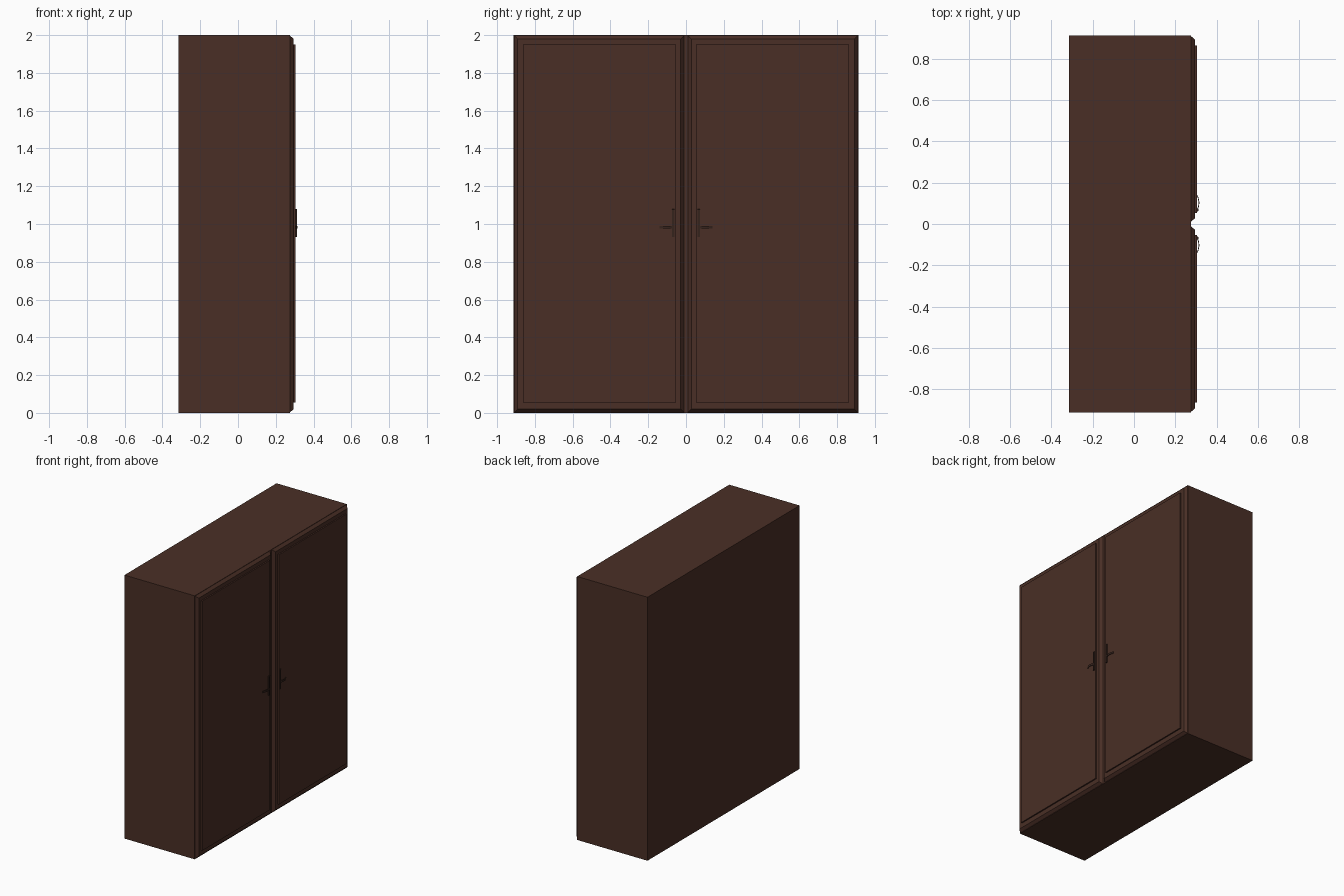
import bpy, bmesh, math

if "Cube" in bpy.data.objects:
    bpy.data.objects.remove(bpy.data.objects["Cube"])


def material(name, rgb):
    m = bpy.data.materials.new(name)
    m.diffuse_color = (*rgb, 1)
    m.use_nodes = True
    m.node_tree.nodes["Principled BSDF"].inputs["Base Color"].default_value = m.diffuse_color
    return m


BROWN = material("dark brown wood", (0.068, 0.028, 0.019))
DARK = material("darker brown handle", (0.036, 0.017, 0.012))


def finish(name, bm, mat):
    bmesh.ops.recalc_face_normals(bm, faces=bm.faces)
    me = bpy.data.meshes.new(name)
    bm.to_mesh(me)
    bm.free()
    me.materials.append(mat)
    ob = bpy.data.objects.new(name, me)
    bpy.context.collection.objects.link(ob)
    return ob


def slab(name, x0, x1, y0, y1, z0, z1, mat, inset=0.0):
    """Box whose +x face is inset, giving chamfered sides."""
    bm = bmesh.new()
    rings = []
    for x, i in ((x0, 0.0), (x1, inset)):
        rings.append([bm.verts.new((x, y, z)) for y, z in (
            (y0 + i, z0 + i), (y1 - i, z0 + i), (y1 - i, z1 - i), (y0 + i, z1 - i))])
    a, b = rings
    bm.faces.new(a)
    bm.faces.new(b)
    for k in range(4):
        n = (k + 1) % 4
        bm.faces.new((a[k], a[n], b[n], b[k]))
    return finish(name, bm, mat)


def lever(name, side):
    """Short bowed grip standing just off the door."""
    bm = bmesh.new()
    n = 8
    rings = []
    for k in range(n + 1):
        t = k / n
        y = side * (0.065 + 0.075 * t)
        x = 0.303 + 0.009 * math.sin(math.pi * t)
        rings.append([bm.verts.new((x + dx, y, z)) for dx, z in (
            (0, 0.975), (0.004, 0.975), (0.004, 0.99), (0, 0.99))])
    for a, b in zip(rings, rings[1:]):
        for k in range(4):
            m = (k + 1) % 4
            bm.faces.new((a[k], a[m], b[m], b[k]))
    bm.faces.new(rings[0])
    bm.faces.new(rings[-1])
    return finish(name, bm, DARK)


# Cabinet carcass
slab("cabinet_body", -0.315, 0.275, -0.912, 0.912, 0, 2, BROWN)

# Two mirrored doors, each with a chamfered frame, raised panel and handle
for label, s in (("left", -1), ("right", 1)):
    y0, y1 = sorted((s * 0.01, s * 0.91))
    slab(label + "_door_frame", 0.274, 0.295, y0, y1, 0.002, 1.998, BROWN, 0.018)
    y0, y1 = sorted((s * 0.054, s * 0.863))
    slab(label + "_door_panel", 0.294, 0.305, y0, y1, 0.055, 1.95, BROWN)
    y0, y1 = sorted((s * 0.06, s * 0.075))
    slab(label + "_handle_plate", 0.303, 0.312, y0, y1, 0.93, 1.08, DARK, 0.002)
    lever(label + "_handle_grip", s)
